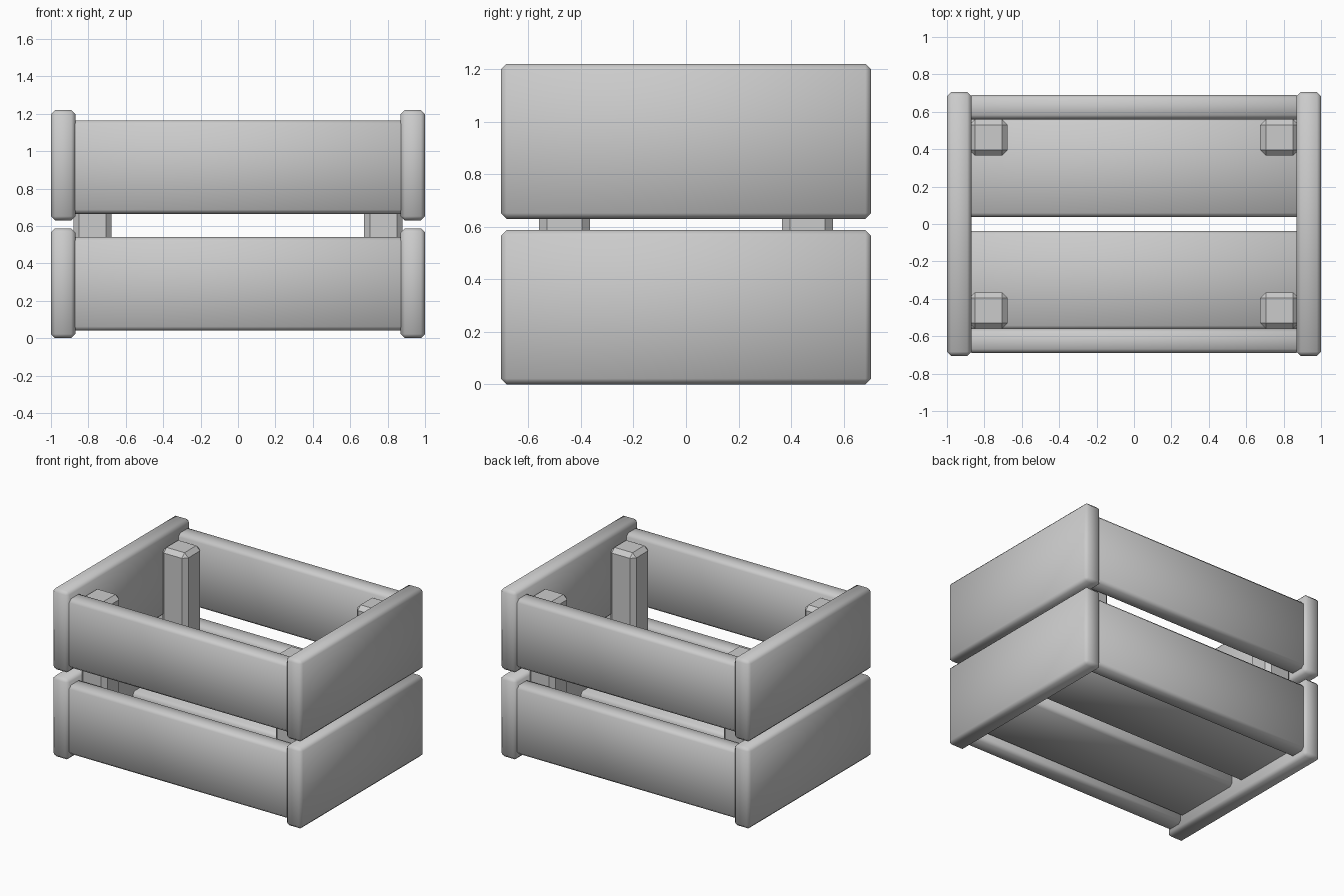
import bpy
import math
from mathutils import Vector

cube = bpy.data.objects.get("Cube")
if cube:
    bpy.data.objects.remove(cube, do_unlink=True)

grey = bpy.data.materials.new("plain_grey")
grey.use_nodes = True
colour = (0.6, 0.6, 0.6, 1)
grey.diffuse_color = colour
grey.node_tree.nodes["Principled BSDF"].inputs["Base Color"].default_value = colour


def board(name, low, high, bevel, angle):
    """Box between two corners with chamfered edges."""
    low, high = Vector(low), Vector(high)
    bpy.ops.mesh.primitive_cube_add(size=1, location=(low + high) / 2)
    ob = bpy.context.object
    ob.name = name
    ob.scale = high - low
    bpy.ops.object.transform_apply(location=False, rotation=False, scale=True)
    mod = ob.modifiers.new("soft_edges", 'BEVEL')
    mod.width = bevel
    mod.segments = 1
    bpy.ops.object.modifier_apply(modifier=mod.name)
    ob.data.materials.append(grey)
    bpy.ops.object.shade_smooth_by_angle(angle=math.radians(angle))
    return ob


def mirrored(name, low, high, axis, bevel=0.022, angle=60):
    """The same board on both sides of the chosen axis."""
    for side, suffix in zip((1, -1), ("left", "right") if axis == 0 else ("back", "front")):
        a, b = list(low), list(high)
        if side < 0:
            a[axis], b[axis] = -high[axis], -low[axis]
        board(f"{name}_{suffix}", a, b, bevel, angle)


# End boards, in two tiers
mirrored("lower_end_board", (0.87, -0.705, 0), (1, 0.705, 0.587), 0)
mirrored("upper_end_board", (0.87, -0.705, 0.63), (1, 0.705, 1.22), 0)

# Long side boards, in two tiers
mirrored("lower_side_board", (-0.89, 0.56, 0.04), (0.89, 0.69, 0.54), 1)
mirrored("upper_side_board", (-0.89, 0.56, 0.665), (0.89, 0.69, 1.165), 1)

# Floor boards with a gap between them
mirrored("floor_board", (-0.89, 0.037, 0.09), (0.89, 0.565, 0.22), 1)

# Corner posts standing on the floor
for y, end in ((-0.56, "front"), (0.365, "back")):
    mirrored(f"{end}_post", (0.675, y, 0.15), (0.88, y + 0.195, 1.135), 0, 0.03, 30)
